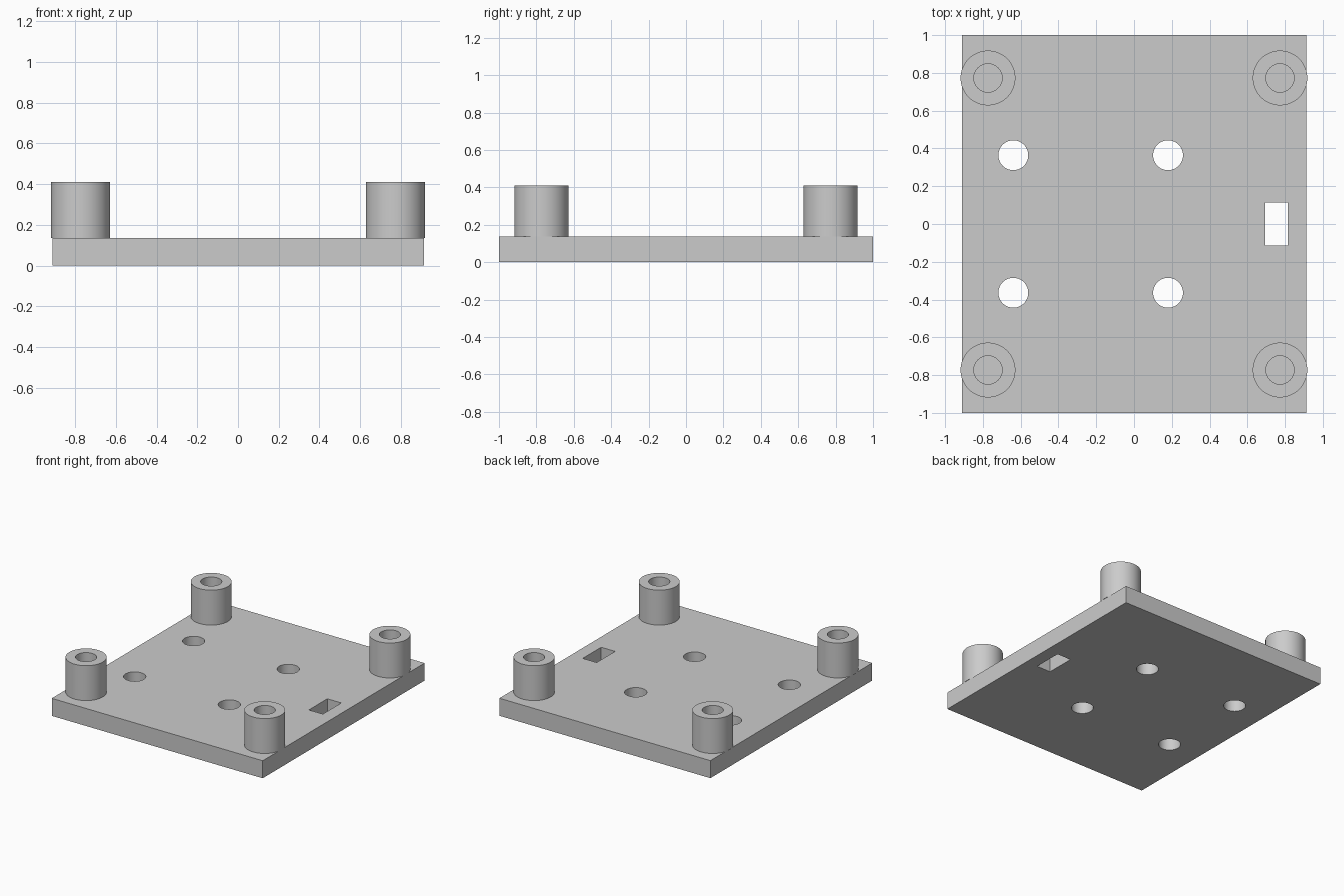
import bpy
import bmesh
import math

if "Cube" in bpy.data.objects:
    bpy.data.objects.remove(bpy.data.objects["Cube"], do_unlink=True)

PLATE_TOP, POST_TOP = 0.137, 0.41
POST_OFFSET, POST_RADIUS, BORE_RADIUS = 0.773, 0.145, 0.075
HOLE_RADIUS = 0.079

grey = bpy.data.materials.new("light grey")
grey.use_nodes = True
colour = (0.6, 0.6, 0.6, 1)
grey.diffuse_color = colour
grey.node_tree.nodes["Principled BSDF"].inputs["Base Color"].default_value = colour


def box(name, x0, x1, y0, y1, z0, z1):
    """Axis-aligned box from its limits."""
    bpy.ops.mesh.primitive_cube_add(
        size=1, location=((x0 + x1) / 2, (y0 + y1) / 2, (z0 + z1) / 2))
    ob = bpy.context.object
    ob.name = name
    ob.scale = (x1 - x0, y1 - y0, z1 - z0)
    bpy.ops.object.transform_apply(location=False, rotation=False, scale=True)
    ob.data.materials.append(grey)
    return ob


def cut(target, cutter):
    """Subtract the cutter from the target and discard it."""
    cutter.hide_render = True
    mod = target.modifiers.new("cut", "BOOLEAN")
    mod.operation, mod.solver, mod.object = "DIFFERENCE", "EXACT", cutter
    bpy.ops.object.select_all(action="DESELECT")
    bpy.context.view_layer.objects.active = target
    target.select_set(True)
    bpy.ops.object.modifier_apply(modifier=mod.name)
    bpy.data.objects.remove(cutter, do_unlink=True)


def smooth(ob):
    bpy.ops.object.select_all(action="DESELECT")
    bpy.context.view_layer.objects.active = ob
    ob.select_set(True)
    bpy.ops.object.shade_smooth_by_angle(angle=math.radians(30))


def post(name, x, y):
    """Hollow standoff, a closed ring section spun about z."""
    bm = bmesh.new()
    height = POST_TOP - PLATE_TOP
    section = [(BORE_RADIUS, 0), (POST_RADIUS, 0),
               (POST_RADIUS, height), (BORE_RADIUS, height)]
    verts = [bm.verts.new((r, 0, z)) for r, z in section]
    edges = [bm.edges.new((verts[i - 1], verts[i])) for i in range(len(verts))]
    bmesh.ops.spin(bm, geom=verts + edges, cent=(0, 0, 0), axis=(0, 0, 1),
                   angle=math.tau, steps=64)
    bmesh.ops.remove_doubles(bm, verts=bm.verts, dist=0.0001)
    bmesh.ops.recalc_face_normals(bm, faces=bm.faces)
    mesh = bpy.data.meshes.new(name)
    bm.to_mesh(mesh)
    bm.free()
    mesh.materials.append(grey)
    ob = bpy.data.objects.new(name, mesh)
    ob.location = (x, y, PLATE_TOP)
    bpy.context.collection.objects.link(ob)
    smooth(ob)


# Base plate with four round holes and a rectangular slot
plate = box("base_plate", -0.911, 0.914, -1, 1, 0, PLATE_TOP)
for x in (-0.639, 0.18):
    for y in (-0.364, 0.364):
        bpy.ops.mesh.primitive_cylinder_add(
            vertices=64, radius=HOLE_RADIUS, depth=1, location=(x, y, 0))
        cutter = bpy.context.object
        cutter.data.materials.append(grey)
        cut(plate, cutter)
cut(plate, box("slot_cutter", 0.693, 0.814, -0.114, 0.114, -0.5, 0.5))
smooth(plate)

# Corner standoffs
for side, sx in (("left", 1), ("right", -1)):
    for end, sy in (("front", -1), ("back", 1)):
        post(f"{end}_{side}_standoff", sx * POST_OFFSET, sy * POST_OFFSET)
